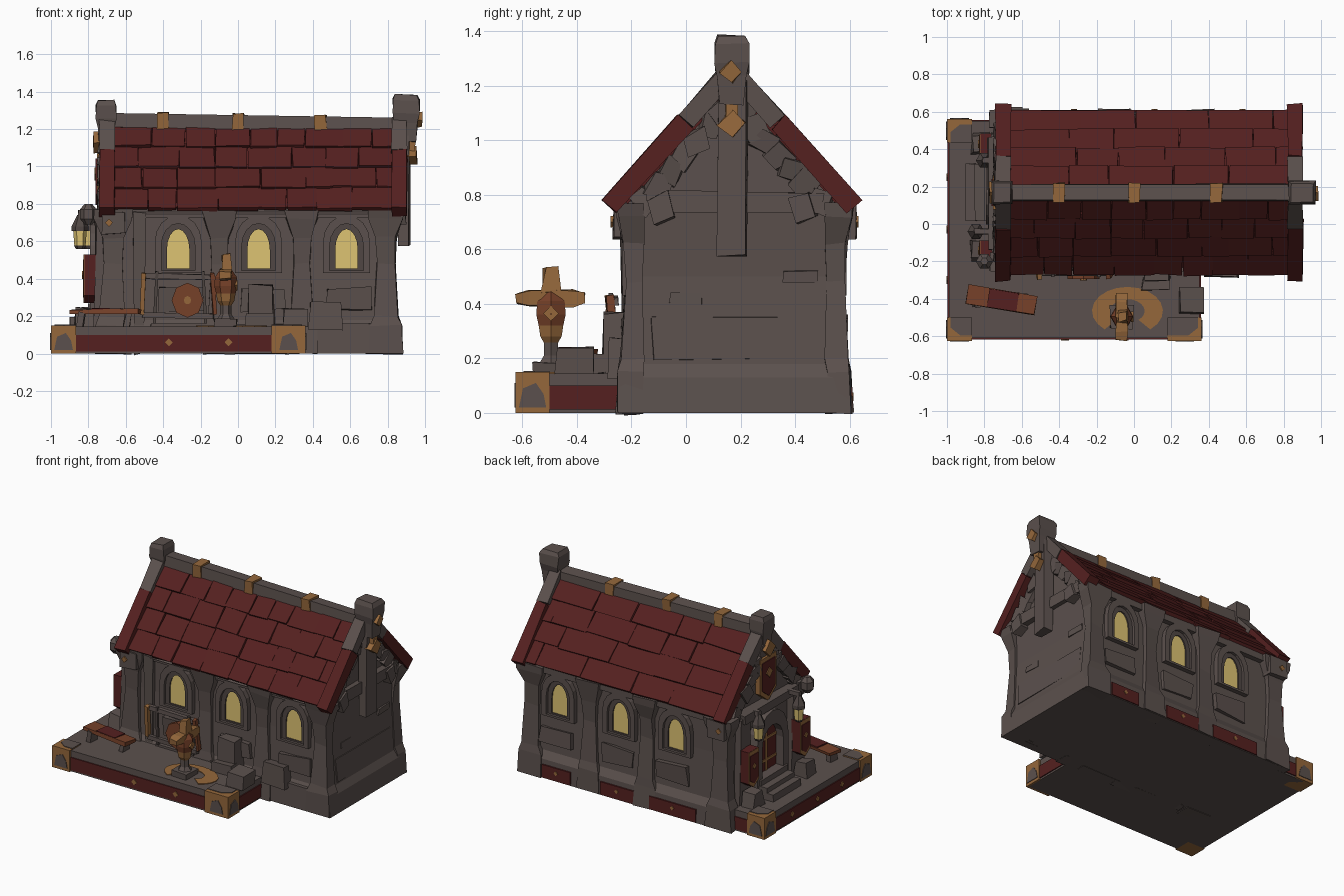
import bpy, bmesh, math, random
from mathutils import Vector, Euler

random.seed(4)
if "Cube" in bpy.data.objects:
    bpy.data.objects.remove(bpy.data.objects["Cube"])

COLOURS = {"stone": (.105, .081, .074), "dark_stone": (.08, .062, .057), "roof_red": (.09, .0145, .014),
           "brass": (.30, .137, .044), "glow_yellow": (.73, .55, .17), "rust_wood": (.18, .052, .022)}
MATS = {}
for key, rgb in COLOURS.items():
    m = bpy.data.materials.new(key)
    m.use_nodes = True
    m.diffuse_color = (*rgb, 1)
    bsdf = m.node_tree.nodes["Principled BSDF"]
    bsdf.inputs["Base Color"].default_value = (*rgb, 1)
    bsdf.inputs["Roughness"].default_value = .9
    MATS[key] = m

PARTS = {}
CY = .168          # ridge line
WY = .178          # middle of the walls
APEX = 1.25
PITCH = math.radians(48)


def loft(name, mat, rings, jitter=0):
    """Skin a stack of equal-length point loops and cap both ends."""
    bm, used = PARTS.setdefault(name, (bmesh.new(), []))
    if mat not in used:
        used.append(mat)
    j = lambda: random.uniform(-jitter, jitter)
    vs = [[bm.verts.new(Vector(p) + Vector((j(), j(), j()))) for p in r] for r in rings]
    n = len(vs[0])
    faces = [bm.faces.new(vs[0][::-1]), bm.faces.new(vs[-1])]
    for a, b in zip(vs, vs[1:]):
        faces += [bm.faces.new((a[i], a[(i + 1) % n], b[(i + 1) % n], b[i])) for i in range(n)]
    for f in faces:
        f.material_index = used.index(mat)
    bmesh.ops.recalc_face_normals(bm, faces=faces)


def box(name, mat, c, s, rot=(0, 0, 0), jitter=0, top=1):
    """Box by centre and size; top scales the upper face."""
    R = Euler(rot).to_matrix()
    sq = ((-.5, -.5), (.5, -.5), (.5, .5), (-.5, .5))
    loft(name, mat, [[Vector(c) + R @ Vector((x * s[0] * k, y * s[1] * k, h * s[2])) for x, y in sq]
                     for h, k in ((-.5, 1), (.5, top))], jitter)


def span(name, mat, x, y, z, jitter=0):
    box(name, mat, [(a + b) / 2 for a, b in (x, y, z)], [b - a for a, b in (x, y, z)], jitter=jitter)


def place(axis, p, d):
    return {"x": (d, p[0], p[1]), "y": (p[0], d, p[1]), "z": (p[0], p[1], d)}[axis]


def prism(name, mat, axis, pts, lo, hi):
    loft(name, mat, [[place(axis, p, d) for p in pts] for d in (lo, hi)])


def band(name, mat, axis, outer, inner, lo, hi):
    """Frame between two matching outlines."""
    for i in range(len(outer)):
        k = (i + 1) % len(outer)
        prism(name, mat, axis, [outer[i], outer[k], inner[k], inner[i]], lo, hi)


def arch(c, w, z0, spring, top):
    pts = [(c - w, z0), (c + w, z0)]
    for i in range(9):
        a = math.pi * i / 8
        pts.append((c + w * math.cos(a), spring + (top - spring) * math.sin(a)))
    return pts


def spin(name, mat, x, y, prof, n=6):
    loft(name, mat, [[(x + r * math.cos(i * math.tau / n), y + r * math.sin(i * math.tau / n), z)
                      for i in range(n)] for r, z in prof])


# Main body with flared foot and gable
loft("walls", "stone", [[(-.72, WY - .365 - f, z), (x, WY - .365 - f, z), (x, WY + .365 + f, z), (-.72, WY + .365 + f, z)]
     for z, x, f in ((0, .885, .06), (.13, .875, .055), (.18, .85, .025), (.5, .828, .01), (.76, .84, .01))])
prism("gable_walls", "stone", "x", [(CY - .41, .745), (CY + .41, .745), (CY, 1.2)], -.715, .832)

# Buttresses and windows on both long sides
box("buttresses", "stone", (-.53, WY - .38, .38), (.06, .07, .76), jitter=.01)
for side in (-1, 1):
    wall = lambda d: WY + side * (.365 + d)
    for x, k in ((-.67, 1.15), (-.1, 1), (.34, 1), (.79, 1.1)):
        loft("buttresses", "stone", [[(x - w * k, wall(-.03), z), (x + w * k, wall(-.03), z), (x + w * k, wall(d), z),
             (x - w * k, wall(d), z)] for z, w, d in ((0, .085, .068), (.15, .078, .06), (.2, .06, .05),
             (.48, .045, .035), (.62, .05, .045), (.72, .085, .065), (.77, .09, .07))], .006)
    box("corner_capitals", "stone", (-.665, wall(.035), .70), (.13, .09, .12), jitter=.006)
    box("capital_studs", "brass", (-.69, wall(.083), .7), (.03, .012, .03), (0, .78, 0))
    for x, pw in ((-.32, .36), (.11, .26), (.58, .22)):
        big, mid, small = arch(x, .125, .43, .6, .74), arch(x, .09, .445, .575, .695), arch(x, .06, .455, .555, .665)
        a, b, c = (sorted((wall(-.02), wall(d))) for d in (.045, .027, .018))
        band("window_arches", "stone", "y", big, mid, *a)
        band("window_frames", "dark_stone", "y", mid, small, *b)
        prism("window_glass", "glow_yellow", "y", small, *c)
        box("wall_panels", "stone", (x + .02, wall(.015), .29), (.24, .05, .12), jitter=.012)
        if side == 1:
            box("rear_base_panels", "roof_red", (x, wall(.05), .05), (pw, .034, .09))
            box("rear_base_studs", "brass", (x, wall(.068), .06), (.022, .008, .022), (0, .78, 0))
        else:
            box("front_footing", "stone", (x, wall(.03), .08), (.3, .06, .16), jitter=.004)
    span("eave_beams", "stone", (-.72, .84), sorted((wall(0), wall(.045))), (.725, .775))

# Roof tiles in overlapping courses
SIN, COS = math.sin(PITCH), math.cos(PITCH)
for side in (-1, 1):
    tilt = -side * PITCH

    def on_slope(s, lift):
        return CY + side * (s * COS + lift * SIN), APEX + lift * COS - s * SIN
    y, z = on_slope(.325, -.028)
    box("roof_deck", "roof_red", (.08, y, z), (1.54, .58, .024), (tilt, 0, 0))
    for row in range(4):
        x = -.68
        while x < .80:
            w = random.uniform(.14, .25) if side < 0 else random.uniform(.2, .4)
            w = min(w, .84 - x)
            if .84 - x - w < .08:
                w = .84 - x
            y, z = on_slope(.115 + row * .147, -.004)
            box("roof_tiles", "roof_red", (x + w / 2, y, z), (w - .004, .165 + random.uniform(0, .02), .022),
                (tilt + side * .08, random.uniform(-.01, .01), random.uniform(-.025, .025)), .004)
            x += w
    # Sloping end boards, stone above and red below
    for x in (-.70, .862):
        for s0, s1, mat in ((.02, .25, "stone"), (.25, .665, "roof_red")):
            y, z = on_slope((s0 + s1) / 2, .004)
            box("verge_boards", mat, (x, y, z), (.082, s1 - s0, .07), (tilt, 0, 0), .005)
    # Rough stones under the verges
    for x in (-.715, .84):
        for i in range(7):
            y, z = on_slope(.13 + i * .072, -.075)
            box("gable_stones", "stone", (x, y, z), (.06, .085, .08), (tilt + random.uniform(-.5, .5), 0, 0), .014)

# Ridge with metal straps and end finials
box("ridge_beam", "stone", (.08, CY, 1.232), (1.56, .09, .075), (0, .016, 0), .006)
for x in (-.4, 0, .44):
    box("ridge_straps", "brass", (x, CY, 1.238 - .016 * x), (.062, .102, .088), (0, random.uniform(-.1, .1), 0), .005)
for x, w, h in ((-.705, .055, 1.355), (.9, .072, 1.385)):
    loft("finials", "stone", [[(x + a * w * k, CY + b * .062 * k, z) for a, b in ((-1, -1), (1, -1), (1, 1), (-1, 1))]
         for z, k in ((1.13, .75), (h - .15, .85), (h - .1, 1), (h - .03, 1), (h, .82))], .004)

# Right gable timbering and panel
box("gable_post", "stone", (.885, CY, .9), (.065, .11, .64), jitter=.008)
box("gable_tie_beam", "stone", (.85, CY + .01, .775), (.06, .64, .07), jitter=.01)
for y in (-.09, .43):
    box("gable_brackets", "stone", (.86, y, .75), (.07, .08, .1), (.3, 0, 0), .01)
for x, z, r in ((.965, 1.25, .038), (.935, 1.06, .05)):
    box("gable_ornaments", "brass", (x, CY, z), (.05, r * 1.5, r * 1.5), (.78, 0, 0), .008)
box("gable_ornaments", "brass", (.925, CY, 1.115), (.04, .045, .09), jitter=.004)
box("end_wall_panel", "stone", (.835, WY, .275), (.03, .6, .16), jitter=.008)
for y, z, w in ((.42, .5, .13), (.0, .42, .12)):
    box("end_wall_stones", "stone", (.826, y, z), (.022, w, .04), jitter=.004)

# Terrace wrapping the front and the door end
span("terrace", "stone", (-.99, .35), (-.61, -.1), (0, .145))
span("terrace", "stone", (-.99, -.6), (-.2, .55), (0, .145))
span("terrace_red_bands", "roof_red", (-.9, .22), (-.617, -.609), (.012, .1))
span("terrace_red_bands", "roof_red", (-.997, -.988), (-.52, .45), (.012, .1))
span("terrace_red_bands", "roof_red", (.349, .357), (-.5, -.23), (.012, .1))
span("terrace_red_bands", "roof_red", (-.9, -.76), (.549, .557), (.012, .1))
for x in (-.37, -.05):
    box("terrace_studs", "brass", (x, -.617, .06), (.03, .01, .03), (0, .78, 0))
for y in (-.3, -.03, .25):
    box("terrace_studs", "brass", (-.997, y, .06), (.01, .03, .03), (.78, 0, 0))
for x0, x1, y0, y1 in ((-1, -.865, -.625, -.5), (.18, .362, -.625, -.5), (-1, -.865, .435, .562)):
    xc, yc, f = (x0 + x1) / 2, (y0 + y1) / 2, 1 if y0 > 0 else -1
    e = 1 if x0 > 0 else -1
    span("corner_blocks", "brass", (x0, x1), (y0, y1), (0, .15))
    shield = [(-.05, .02), (.05, .02), (.04, .07), (.012, .11), (-.035, .09)]
    yf, xf = (y1 if f > 0 else y0), (x1 if e > 0 else x0)
    prism("corner_shields", "stone", "y", [(xc + a, z) for a, z in shield], yf - .004, yf + .004)
    prism("corner_shields", "stone", "x", [(yc + a, z) for a, z in shield], xf - .004, xf + .004)
    # Stone infill leaves a brass triangle at the outer corner
    xi, yi = (x0 if e > 0 else x1), (y0 if f > 0 else y1)
    prism("corner_infill", "stone", "z", [(xi, yi), (xf - e * .02, yi), (xf - e * .02, yf - f * .07),
          (xf - e * .07, yf - f * .03), (xi, yf - f * .03)], .148, .154)

# Ring inlay and winged statue on a pedestal
ring = [[(-.035 + r * 1.15 * math.cos(a), -.465 + r * .78 * math.sin(a)) for a in
         [math.radians(-50 + 280 * i / 16) for i in range(17)]] for r in (.165, .08)]
for i in range(16):
    prism("floor_ring", "brass", "z", [ring[0][i], ring[0][i + 1], ring[1][i + 1], ring[1][i]], .144, .15)
SX, SY = -.065, -.495
box("statue_base", "stone", (SX, SY, .165), (.12, .13, .04), jitter=.006)
spin("statue_base", "stone", SX, SY, ((.05, .18), (.03, .21), (.03, .26)))
spin("statue_body", "brass", SX, SY, ((.025, .25), (.045, .28), (.052, .32)))
spin("statue_body", "rust_wood", SX, SY, ((.052, .32), (.062, .36), (.058, .41), (.03, .45)))
box("statue_emblem", "brass", (SX + .055, SY, .365), (.012, .04, .04), (.78, 0, 0))
for d in (-1, 1):
    loft("statue_wings", "brass", [[(SX + a * .03, SY + d * t, .42 + b * h) for a, b in ((-1, -1), (1, -1), (1, 1), (-1, 1))]
         for t, h in ((0, .03), (.08, .03), (.127, .018))], .005)
box("statue_head", "brass", (SX, SY, .485), (.055, .07, .09), jitter=.008, top=.7)

# Bench
box("bench_seat", "rust_wood", (-.71, -.405, .225), (.37, .1, .022), (0, 0, -.16), .006)
box("bench_seat_runner", "roof_red", (-.7, -.406, .229), (.16, .1, .024), (0, 0, -.16), .003)
for x in (-.84, -.59):
    box("bench_legs", "stone", (x, -.41, .18), (.035, .07, .08), (0, .15, 0), .005)

# Equipment rack with round shield
for x, t, mat in ((-.51, .05, "brass"), (-.13, -.06, "rust_wood")):
    box("rack_posts", mat, (x, -.27, .32), (.022, .03, .22), (.1, t, 0), .004)
for z in (.41, .2):
    box("rack_rails", "stone", (-.32, -.262, z), (.38, .03, .028), (0, .02, 0), .004)
for r, d, mat in ((.085, -.295, "rust_wood"), (.02, -.302, "brass")):
    prism("rack_shield", mat, "y", [(-.27 + r * math.cos(i * math.tau / 8), .285 + r * 1.1 * math.sin(i * math.tau / 8))
          for i in range(8)], d, -.26)
for x in (-.44, -.18):
    box("rack_poles", "dark_stone", (x, -.262, .3), (.016, .016, .28), (.1, random.uniform(-.12, .12), 0))

# Stone crates beside the front wall
for c, s in (((.125, -.265, .255), (.14, .09, .22)), ((.31, -.41, .195), (.13, .14, .1)), ((.12, -.32, .18), (.15, .07, .07)),
             ((.47, -.245, .2), (.18, .08, .14))):
    box("stone_crates", "stone", c, s, jitter=.008, top=.94)

# Doorway with steps on the left end
for i in range(3):
    span("door_steps", "stone", (-.9 + i * .05, -.7), (CY - .15, CY + .15), (.1, .19 + i * .04), .005)
band("door_arch", "stone", "x", arch(CY, .17, .15, .5, .7), arch(CY, .115, .15, .47, .6), -.79, -.71)
prism("door_leaves", "roof_red", "x", arch(CY, .115, .26, .47, .6), -.735, -.71)
box("door_trim", "brass", (-.737, CY, .43), (.008, .018, .32))
for z in (.34, .49):
    box("door_trim", "brass", (-.737, CY, z), (.008, .22, .018))
box("door_lintel", "stone", (-.745, CY, .74), (.07, .6, .06), jitter=.01)
for y, lx, ly in ((CY - .31, -.845, -.04), (CY + .26, -.8, .34)):
    box("door_pillars", "stone", (-.73, y, .43), (.07, .13, .62), jitter=.01, top=.85)
    for k, x, mat in ((1, -.822, "roof_red"), (.99, -.825, "brass"), (.78, -.829, "roof_red")):
        prism("side_banners", mat, "x", [(y + a * k, .4 + b * k) for a, b in
              ((-.055, .13), (.055, .13), (.055, -.09), (0, -.13), (-.055, -.09))], x, -.755)
    box("side_banner_emblems", "brass", (-.83, y, .42), (.008, .03, .03), (.78, 0, 0))
    # Hanging lantern
    span("lantern_arms", "stone", (lx - .01, -.72), (ly - .015, ly + .015), (.735, .765), .003)
    spin("lantern_caps", "dark_stone", lx, ly, ((.045, .655), (.045, .68), (.015, .74)))
    spin("lantern_glass", "glow_yellow", lx, ly, ((.03, .575), (.036, .655)))
    spin("lantern_bases", "dark_stone", lx, ly, ((.022, .56), (.032, .577)))
    box("planters", "stone", (-.82, y, .19), (.1, .11, .1), jitter=.01, top=.8)
spin("corner_knob", "stone", -.8, -.2, ((.02, .69), (.045, .72), (.045, .77), (.02, .8)))

# Banner hanging from the left gable
for k, mat, x in ((1, "brass", -.755), (.8, "roof_red", -.761)):
    prism("gable_banner", mat, "x", [(CY + a * k, .93 + b * k) for a, b in
          ((-.09, .14), (.09, .14), (.09, -.1), (0, -.17), (-.09, -.1))], x, -.72)
box("banner_emblem", "brass", (-.763, CY, .96), (.008, .05, .05), (.78, 0, 0))
box("gable_ornaments", "brass", (-.75, CY, 1.13), (.05, .08, .08), (.78, 0, 0), .006)

for name, (bm, used) in PARTS.items():
    mesh = bpy.data.meshes.new(name)
    bm.to_mesh(mesh)
    bm.free()
    for key in used:
        mesh.materials.append(MATS[key])
    bpy.context.collection.objects.link(bpy.data.objects.new(name, mesh))
